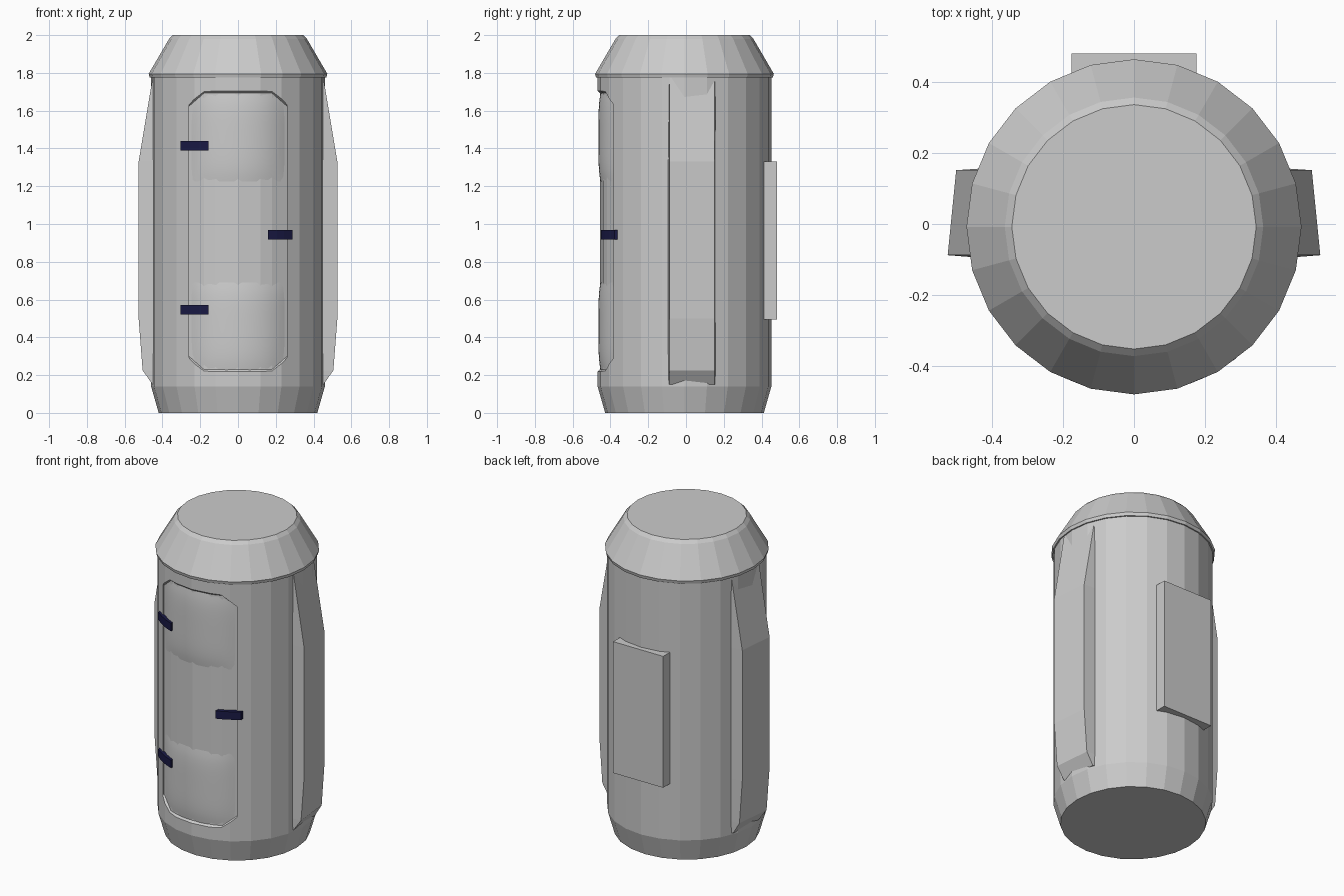
import bpy, bmesh, math

if "Cube" in bpy.data.objects:
    bpy.data.objects.remove(bpy.data.objects["Cube"])

CY = -0.008   # y of the capsule axis
SIDES = 24


def material(name, rgb):
    m = bpy.data.materials.new(name)
    m.diffuse_color = (*rgb, 1)
    m.use_nodes = True
    m.node_tree.nodes["Principled BSDF"].inputs["Base Color"].default_value = m.diffuse_color
    return m


GREY = material("light grey", (0.6, 0.6, 0.6))
NAVY = material("dark navy", (0.01, 0.01, 0.06))


def make(name, verts, faces, mat):
    me = bpy.data.meshes.new(name)
    me.from_pydata(verts, [], faces)
    bm = bmesh.new()
    bm.from_mesh(me)
    bmesh.ops.recalc_face_normals(bm, faces=bm.faces)
    bm.to_mesh(me)
    bm.free()
    me.materials.append(mat)
    ob = bpy.data.objects.new(name, me)
    bpy.context.collection.objects.link(ob)
    return ob


def loft(name, rings, mat):
    """Skin equal-length closed rings and cap both ends."""
    n = len(rings[0])
    verts = [v for r in rings for v in r]
    faces = [(i * n + j, i * n + (j + 1) % n, (i + 1) * n + (j + 1) % n, (i + 1) * n + j)
             for i in range(len(rings) - 1) for j in range(n)]
    faces += [tuple(range(n)), tuple(range(len(verts) - n, len(verts)))]
    return make(name, verts, faces, mat)


def lathe(name, profile):
    return loft(name, [[(r * math.sin(2 * math.pi * k / SIDES),
                         CY - r * math.cos(2 * math.pi * k / SIDES), z)
                        for k in range(SIDES)] for r, z in profile], GREY)


def on_cyl(x, r, z):
    """Point on the front of a cylinder of radius r."""
    return (x, CY - math.sqrt(r * r - x * x), z)


# Main body and lid
body = lathe("body", [(0.42, 0), (0.46, 0.14), (0.46, 1.785)])
lathe("lid", [(0.455, 1.775), (0.468, 1.775), (0.473, 1.795),
              (0.365, 1.98), (0.345, 2.0)])

# Recessed doorway with clipped corners and sloped top and bottom ledges
rings = []
for x in (-0.26, -0.18, -0.119, 0, 0.119, 0.18, 0.26):
    clip = 0.07 if abs(x) > 0.2 else 0
    lo, hi = 0.205 + clip, 1.718 - clip
    rings.append([on_cyl(x, 0.475, lo), on_cyl(x, 0.475, hi),
                  on_cyl(x, 0.447, hi - 0.025), on_cyl(x, 0.447, lo + 0.025)])
cutter = loft("doorway_cutter", rings, GREY)
cutter.hide_render = True
cutter.hide_viewport = True
mod = body.modifiers.new("doorway", "BOOLEAN")
mod.operation = "DIFFERENCE"
mod.solver = "EXACT"
mod.object = cutter


# Smooth domed door panels, clipped at the outer corners
def panel(name, z_in, z_out):
    nu, nv = 16, 14
    verts, faces = [], []
    for i in range(nu + 1):
        u = -1 + 2 * i / nu
        x = 0.252 * u
        clip = max(0, abs(x) - 0.18) * 0.9
        end = z_out - math.copysign(clip, z_out - z_in)
        for j in range(nv + 1):
            t = j / nv
            dome = (1 - u ** 4) * (1 - (2 * t - 1) ** 4)
            verts.append(on_cyl(x, 0.445 + 0.011 * dome, z_in + (end - z_in) * t))
    for i in range(nu):
        for j in range(nv):
            a = i * (nv + 1) + j
            faces.append((a, a + nv + 1, a + nv + 2, a + 1))
    ob = make(name, verts, faces, GREY)
    if ob.data.polygons[len(faces) // 2].normal.y > 0:
        ob.data.flip_normals()
    ob.data.shade_smooth()


panel("upper_door_panel", 1.225, 1.692)
panel("lower_door_panel", 0.69, 0.228)

# Curved hinges and latch
for name, x0, x1, z in (("upper_hinge", -0.305, -0.155, 1.415),
                        ("lower_hinge", -0.305, -0.155, 0.545),
                        ("latch", 0.158, 0.288, 0.943)):
    xs = [x0 + (x1 - x0) * k / 3 for k in range(4)]
    loft(name, [[on_cyl(x, r, z + d) for r, d in
                 ((0.435, -0.025), (0.47, -0.025), (0.47, 0.025), (0.435, 0.025))]
                for x in xs], NAVY)

# Tapered side fins: height, front edge reach, rear edge reach
FIN = [(0.15, 0.452, 0.437), (0.225, 0.505, 0.482), (0.5, 0.526, 0.502),
       (1.33, 0.526, 0.502), (1.775, 0.452, 0.425)]
for side, s in (("right", 1), ("left", -1)):
    loft(side + "_fin", [[(s * 0.4, -0.098, z), (s * f, -0.088, z),
                          (s * b, 0.152, z), (s * 0.38, 0.16, z)]
                         for z, f, b in FIN], GREY)

# Back plate
loft("back_plate", [[(x, y, z) for x, y in ((-0.176, 0.4), (0.176, 0.4),
                                            (0.176, 0.481), (-0.176, 0.481))]
                    for z in (0.495, 1.33)], GREY)
